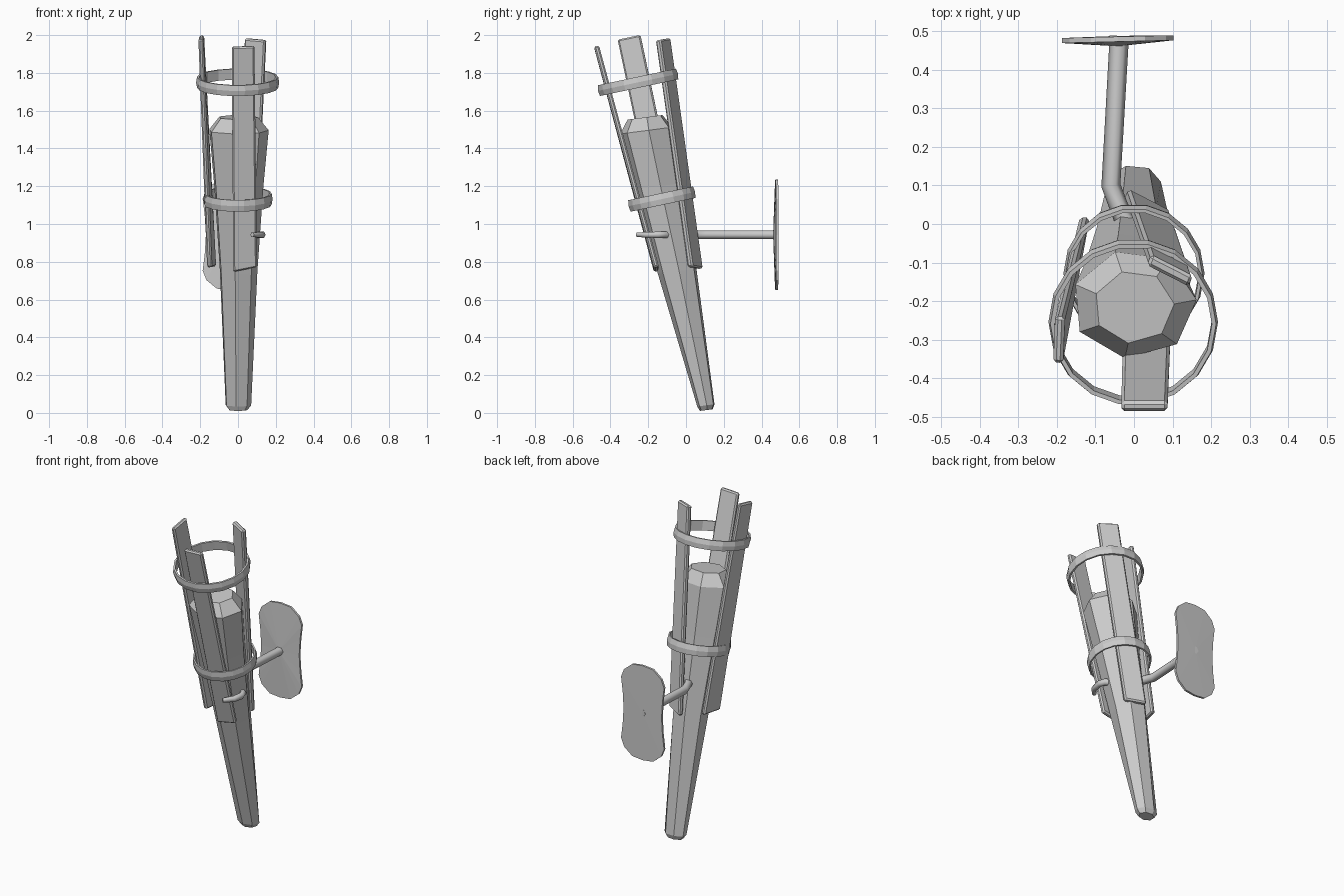
import bpy, bmesh, math
from mathutils import Vector, Matrix

if "Cube" in bpy.data.objects:
    bpy.data.objects.remove(bpy.data.objects["Cube"])

LEAN = Matrix.Rotation(math.radians(12), 3, 'X')   # the torch tips towards -y


def make(name, verts, faces, bevel=0):
    mesh = bpy.data.meshes.new(name)
    bm = bmesh.new()
    vs = [bm.verts.new(v) for v in verts]
    for f in faces:
        bm.faces.new([vs[i] for i in f])
    bmesh.ops.recalc_face_normals(bm, faces=bm.faces)
    bm.to_mesh(mesh)
    bm.free()
    ob = bpy.data.objects.new(name, mesh)
    bpy.context.collection.objects.link(ob)
    if bevel:
        m = ob.modifiers.new("worn_edges", 'BEVEL')
        m.width, m.segments = bevel, 1
    return ob


def lofted(name, loops, closed=False):
    """Skin between point loops; capped, or joined end to end when closed."""
    n, k = len(loops[0]), len(loops)
    faces = [(r * n + i, r * n + (i + 1) % n,
              (r + 1) % k * n + (i + 1) % n, (r + 1) % k * n + i)
             for r in range(k if closed else k - 1) for i in range(n)]
    if not closed:
        faces += [tuple(range(n)), tuple(range((k - 1) * n, k * n))]
    return make(name, [p for loop in loops for p in loop], faces)


def stave(name, bottom, top, out, thick):
    """Plank between a bottom edge and a top edge, thickened along out."""
    edges = [[Vector(p) for p in e] for e in (bottom, top)]
    off = Vector(out).normalized() * thick
    loops = [[a, b, b + off, a + off] for a, b in edges]
    ob = lofted(name, loops)
    m = ob.modifiers.new("worn_edges", 'BEVEL')
    m.width, m.segments = 0.008, 1


def band(name, centre, radius, height, thick, sides=18):
    """Metal hoop, square to the leaning torch."""
    prof = [(radius - thick, -height / 2), (radius - 0.005, -height / 2), (radius, 0),
            (radius - 0.005, height / 2), (radius - thick, height / 2)]
    loops = []
    for i in range(sides):
        a = 2 * math.pi * i / sides
        loops.append([Vector(centre) + LEAN @ Vector((r * math.cos(a), r * math.sin(a), h))
                      for r, h in prof])
    lofted(name, loops, closed=True)


# Tapered seven-sided shaft: (z, centre y, half width x, half depth y)
sections = [(0.015, 0.108, 0.05, 0.035), (0.04, 0.106, 0.07, 0.047),
            (0.75, -0.045, 0.103, 0.105), (1.2, -0.145, 0.135, 0.125),
            (1.495, -0.208, 0.163, 0.142), (1.565, -0.215, 0.105, 0.095)]
loops = []
for z, cy, rx, ry in sections:
    loop = []
    for i in range(7):
        a = 2 * math.pi * i / 7 + 0.08
        dy = ry * math.sin(a)
        loop.append((rx * math.cos(a), cy + dy, z + 0.13 * dy))
    loops.append(loop)
lofted("torch_shaft", loops)

# Three planks held around the shaft
stave("front_stave", [(-0.025, -0.17, 0.745), (0.1, -0.17, 0.77)],
      [(-0.033, -0.487, 1.935), (0.087, -0.487, 1.94)], (0, 1, 0.2), 0.027)
stave("left_stave", [(-0.165, -0.105, 0.77), (-0.14, 0.02, 0.775)],
      [(-0.21, -0.36, 1.975), (-0.205, -0.24, 2.0)], (1, -0.1, 0.05), 0.026)
stave("back_stave", [(-0.015, 0.092, 0.765), (0.095, 0.035, 0.775)],
      [(0.045, -0.08, 1.985), (0.153, -0.135, 1.975)], (-0.4, -1, -0.15), 0.03)

# Two hoops
band("upper_band", (-0.002, -0.254, 1.75), 0.22, 0.058, 0.016)
band("lower_band", (0, -0.128, 1.132), 0.183, 0.062, 0.014)

# Wall arm ending in a hook round the shaft
path = [(-0.038, 0.488, 1), (-0.06, 0.1, 1), (-0.03, 0.02, 1), (0.04, -0.07, 0.9),
        (0.115, -0.115, 0.8), (0.128, -0.15, 0.75), (0.115, -0.21, 0.7), (0.075, -0.258, 0.5)]
cu = bpy.data.curves.new("wall_arm", 'CURVE')
cu.dimensions = '3D'
cu.bevel_depth, cu.bevel_resolution, cu.use_fill_caps = 0.025, 1, True
sp = cu.splines.new('POLY')
sp.points.add(len(path) - 1)
for p, (x, y, r) in zip(sp.points, path):
    p.co, p.radius = (x, y, 0.943, 1), r
arm = bpy.data.objects.new("wall_arm", cu)
bpy.context.collection.objects.link(arm)
bpy.context.view_layer.objects.active = arm
arm.select_set(True)
bpy.ops.object.convert(target='MESH')

# Wall plate: chamfered outline with pinched sides and a domed face
quarter = [(0.128, 0), (0.134, 0.1), (0.145, 0.19), (0.125, 0.24), (0.07, 0.285), (0, 0.293)]
half = quarter + [(-x, z) for x, z in reversed(quarter[:-1])]
outline = half + [(x, -z) for x, z in reversed(half[1:-1])]
n = len(outline)
verts = [(-0.042 + x, y + 0.025 * x, 0.943 + z) for y in (0.473, 0.486) for x, z in outline]
verts += [(-0.042, 0.461, 0.943), (-0.042, 0.488, 0.943)]
faces = []
for i in range(n):
    j = (i + 1) % n
    faces += [(i, j, n + j, n + i), (i, j, 2 * n), (n + i, n + j, 2 * n + 1)]
make("wall_plate", verts, faces)
